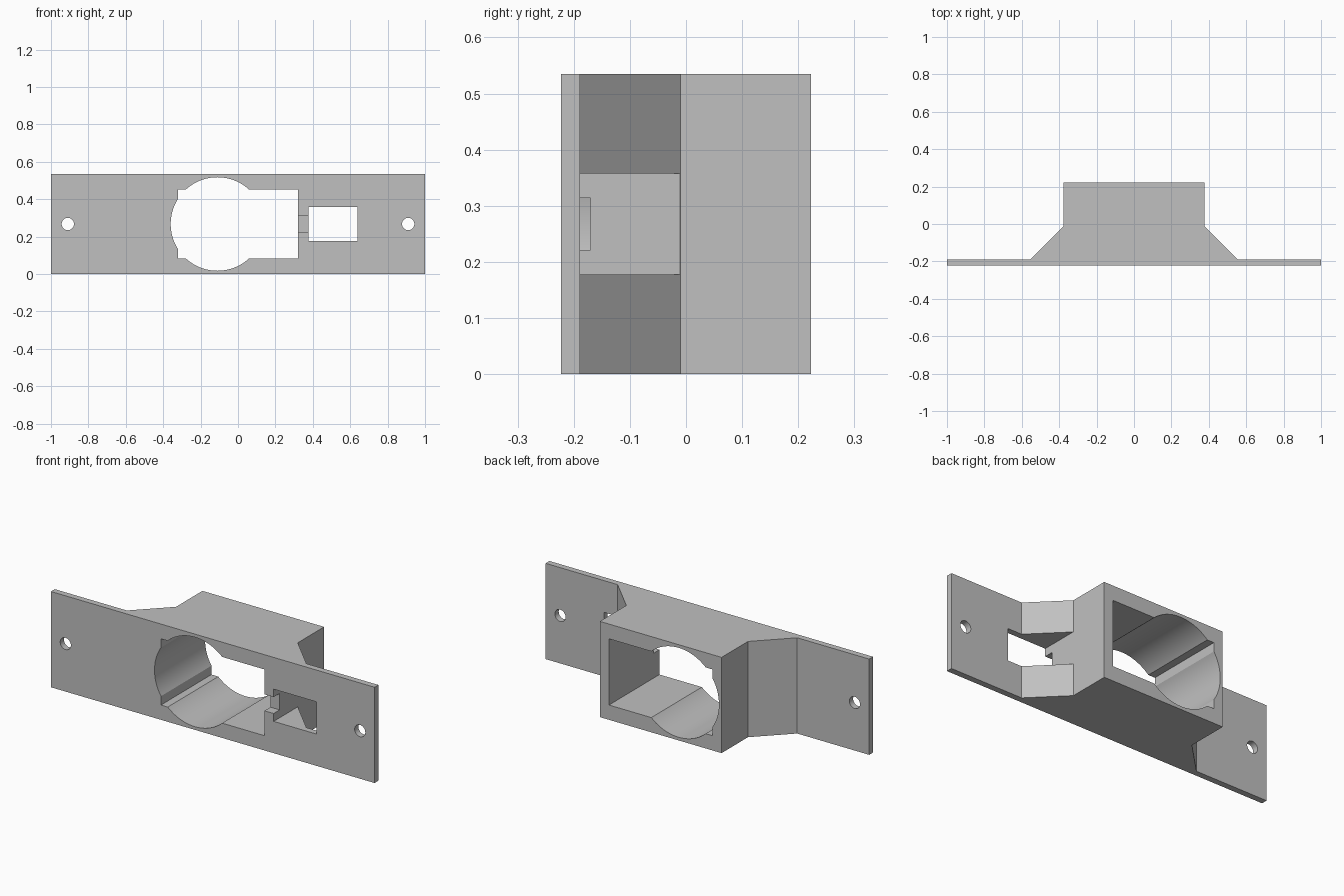
import bpy
import bmesh
import math

cube = bpy.data.objects.get("Cube")
if cube:
    bpy.data.objects.remove(cube, do_unlink=True)

# Overall sizes
H = 0.535
MID = H / 2
FRONT, PLATE, SHOULDER, BACK = -0.223, -0.189, -0.01, 0.223
BOX, FOOT = 0.376, 0.555

grey = bpy.data.materials.new("plain grey")
grey.use_nodes = True
colour = (0.53, 0.53, 0.53, 1)
grey.diffuse_color = colour
grey.node_tree.nodes["Principled BSDF"].inputs["Base Color"].default_value = colour


def prism(name, points, offset):
    """Extrude a closed outline along an offset vector."""
    bm = bmesh.new()
    face = bm.faces.new([bm.verts.new(p) for p in points])
    ext = bmesh.ops.extrude_face_region(bm, geom=[face])
    verts = [g for g in ext["geom"] if isinstance(g, bmesh.types.BMVert)]
    bmesh.ops.translate(bm, verts=verts, vec=offset)
    bmesh.ops.recalc_face_normals(bm, faces=bm.faces)
    mesh = bpy.data.meshes.new(name)
    bm.to_mesh(mesh)
    bm.free()
    mesh.materials.append(grey)
    obj = bpy.data.objects.new(name, mesh)
    bpy.context.collection.objects.link(obj)
    return obj


def cut(target, outline, y0=-0.4, y1=0.4):
    """Cut an x-z outline through the target between two depths."""
    tool = prism("cutter", [(x, y0, z) for x, z in outline], (0, y1 - y0, 0))
    tool.hide_render = True
    mod = target.modifiers.new("cut", "BOOLEAN")
    mod.operation = "DIFFERENCE"
    mod.solver = "EXACT"
    mod.object = tool
    bpy.context.view_layer.objects.active = target
    bpy.ops.object.modifier_apply(modifier=mod.name)
    bpy.data.objects.remove(tool, do_unlink=True)


def rect(x0, x1, half):
    return [(x0, MID - half), (x1, MID - half), (x1, MID + half), (x0, MID + half)]


def circle(x, r, n):
    return [(x + r * math.cos(math.tau * i / n), MID + r * math.sin(math.tau * i / n))
            for i in range(n)]


# Flanged body: mirrored plan outline extruded upward
half = [(1, FRONT), (1, PLATE), (FOOT, PLATE), (BOX, SHOULDER), (BOX, BACK)]
outline = half + [(-x, y) for x, y in reversed(half)]
body = prism("mounting_bracket", [(x, y, 0) for x, y in outline], (0, 0, H))

# Main opening: rectangular pocket joined with a round bore
cut(body, rect(-0.32, 0.32, 0.185))
cut(body, circle(-0.11, 0.25, 96))

# Side window through the plate and the gusset behind it
cut(body, rect(BOX + 0.0005, 0.64, 0.09), y1=0.05)

# Shallow channel linking the window and the main opening
cut(body, rect(0.30, 0.40, 0.046), y1=-0.17)

# Screw holes
for x in (-0.91, 0.91):
    cut(body, circle(x, 0.033, 40))

bpy.ops.object.select_all(action="DESELECT")
body.select_set(True)
bpy.context.view_layer.objects.active = body
bpy.ops.object.shade_smooth_by_angle(angle=math.radians(30))
